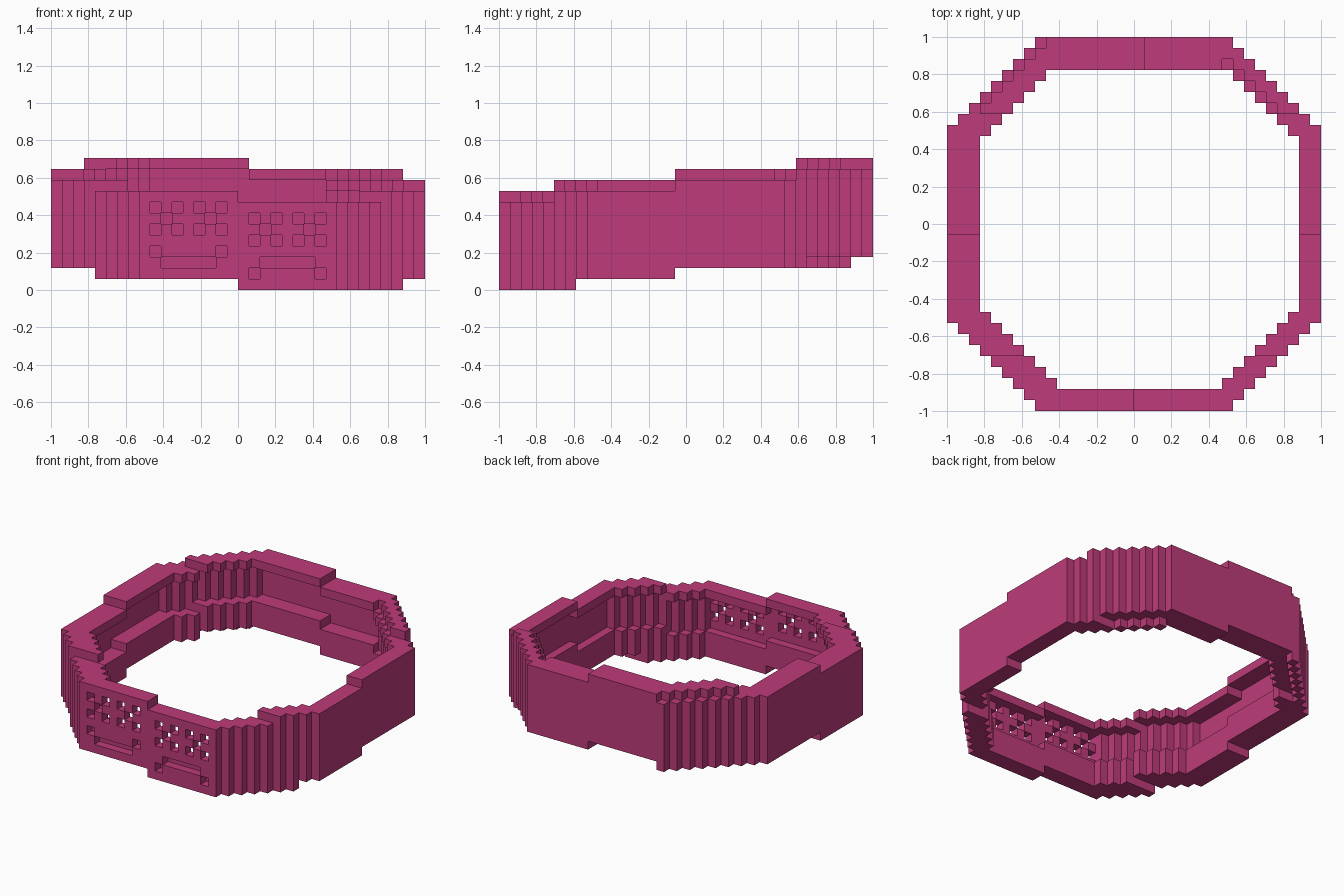
import bpy
import bmesh
from mathutils import Vector

cube = bpy.data.objects.get("Cube")
if cube:
    bpy.data.objects.remove(cube, do_unlink=True)

N = 34             # blocks along each side
U = 2.0 / N        # block size
HEIGHT = 8         # blocks from the bottom to the top of the band
LEDGE = 3          # height of the inner ledge in blocks

magenta = bpy.data.materials.new("magenta")
magenta.use_nodes = True
magenta.diffuse_color = (0.509, 0.044, 0.195, 1)
magenta.node_tree.nodes["Principled BSDF"].inputs["Base Color"].default_value = (0.509, 0.044, 0.195, 1)


def edge_distance(i, j):
    """Distance in blocks from the nearest x side and y side."""
    return min(i, N - 1 - i), min(j, N - 1 - j)


def in_ring(i, j):
    """Octagonal plan with stepped corners."""
    a, b = edge_distance(i, j)
    corner = 11 if i < 17 else 10
    straight = i < 3 or i > 31 or j < 2 or j > 30
    return a + b >= 8 and (straight or a + b <= corner)


def levels(i, j):
    """Bottom and top of a column: the band climbs in steps to the back."""
    a, b = edge_distance(i, j)
    s = a + b
    at_corner = a <= 8 and b <= 8
    step = (j >= 5) + (j >= 16) + (j >= 27)
    if i < (17 if j < 17 else 18):
        base = step + 1
        if at_corner and s == 8 and j >= 27:
            base = 3
        return base, base + HEIGHT
    base = step
    if at_corner and s >= 10 and j >= 27:
        base = 2
    bottom = base
    if 5 <= j <= 6:
        bottom = 0
    elif j == 27:
        bottom = 2
    return bottom, base + HEIGHT


# Cut-out faces in the front wall: crossed eyes, a smile and a frown
holes = set()
for left, base, bar, ends in ((9, 1, 1, 2), (18, 0, 2, 1)):
    for eye in (left, left + 4):
        for dx, dz in ((0, 0), (2, 0), (1, 1), (0, 2), (2, 2)):
            holes.add((eye + dx, 0, base + 4 + dz))
    holes.update((left + dx, 0, base + bar) for dx in range(1, 6))
    holes.update((left + dx, 0, base + ends) for dx in (0, 6))

# Sort the blocks into outer wall, top rim and inner ledge
parts = {"outer_wall": set(), "top_rim": set(), "inner_ledge": set()}
for i in range(N):
    for j in range(N):
        if not in_ring(i, j):
            continue
        a, b = edge_distance(i, j)
        bottom, top = levels(i, j)
        is_wall = a == 0 or b == 0 or a + b <= 9
        for k in range(bottom, top):
            block = (i, j, k)
            if block in holes:
                continue
            if k == top - 1:
                parts["top_rim"].add(block)
            elif is_wall:
                parts["outer_wall"].add(block)
            elif k < top - HEIGHT + LEDGE:
                parts["inner_ledge"].add(block)
solid = set().union(*parts.values())


def build_blocks(name, blocks):
    """Skin the exposed sides of the blocks and merge the flat areas."""
    bm = bmesh.new()
    corners = {}

    def vert(p):
        if p not in corners:
            corners[p] = bm.verts.new((p[0] * U - 1, p[1] * U - 1, p[2] * U))
        return corners[p]

    for block in sorted(blocks):
        for axis in range(3):
            u, v = (axis + 1) % 3, (axis + 2) % 3
            for side in (0, 1):
                neighbour = list(block)
                neighbour[axis] += 2 * side - 1
                if tuple(neighbour) in solid:
                    continue
                loop = []
                for du, dv in ((0, 0), (1, 0), (1, 1), (0, 1)):
                    p = list(block)
                    p[axis] += side
                    p[u] += du
                    p[v] += dv
                    loop.append(vert(tuple(p)))
                bm.faces.new(loop if side else loop[::-1])
    bmesh.ops.dissolve_limit(bm, angle_limit=0.01, verts=bm.verts[:], edges=bm.edges[:])
    mesh = bpy.data.meshes.new(name)
    bm.to_mesh(mesh)
    bm.free()
    mesh.materials.append(magenta)
    bpy.context.collection.objects.link(bpy.data.objects.new(name, mesh))


for part_name, part_blocks in parts.items():
    build_blocks(part_name, part_blocks)
